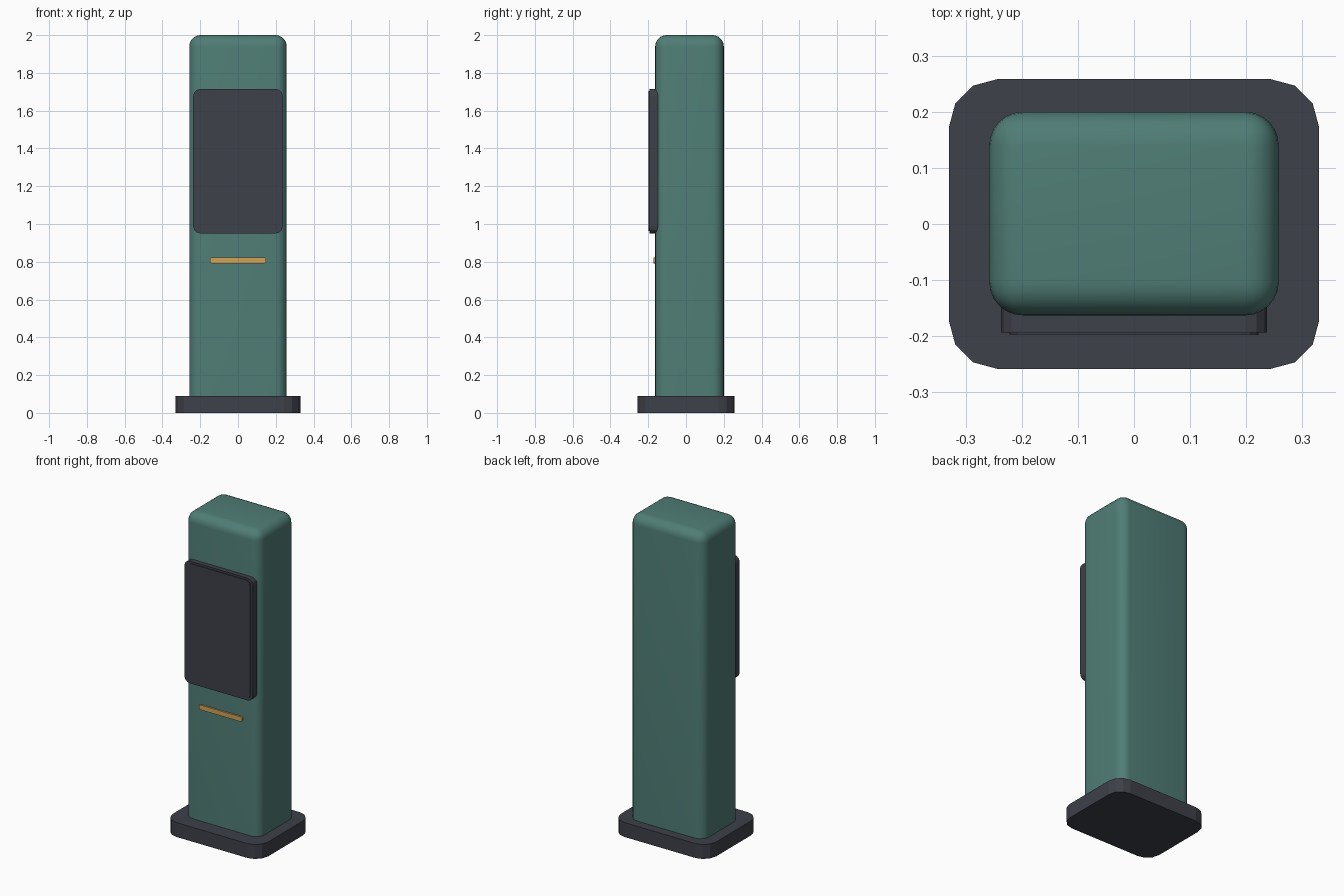
import bpy, bmesh, math
from mathutils import Vector

cube = bpy.data.objects.get("Cube")
if cube:
    bpy.data.objects.remove(cube, do_unlink=True)


def material(name, rgb):
    m = bpy.data.materials.new(name)
    m.use_nodes = True
    m.diffuse_color = (*rgb, 1)
    m.node_tree.nodes["Principled BSDF"].inputs["Base Color"].default_value = (*rgb, 1)
    return m


teal = material("teal paint", (0.08, 0.205, 0.18))
charcoal = material("charcoal", (0.048, 0.052, 0.066))
amber = material("amber light", (0.64, 0.37, 0.095))


def rounded_box(name, low, high, mat, radius, segments, rounded, smooth=False):
    """Box between two corners; edges passing the rounded(direction, middle) test are bevelled."""
    low, high = Vector(low), Vector(high)
    bm = bmesh.new()
    bmesh.ops.create_cube(bm, size=1)
    for v in bm.verts:
        v.co = Vector([c * s for c, s in zip(v.co, high - low)]) + (low + high) / 2
    edges = []
    for e in bm.edges:
        a, b = (v.co for v in e.verts)
        if rounded((b - a).normalized(), (a + b) / 2):
            edges.append(e)
    bmesh.ops.bevel(bm, geom=edges, offset=radius, segments=segments,
                    profile=0.5, affect='EDGES', clamp_overlap=True)
    bmesh.ops.recalc_face_normals(bm, faces=bm.faces)
    mesh = bpy.data.meshes.new(name)
    bm.to_mesh(mesh)
    bm.free()
    mesh.materials.append(mat)
    obj = bpy.data.objects.new(name, mesh)
    bpy.context.collection.objects.link(obj)
    if smooth:
        bpy.ops.object.select_all(action='DESELECT')
        obj.select_set(True)
        bpy.context.view_layer.objects.active = obj
        bpy.ops.object.shade_smooth_by_angle(angle=math.radians(35))
    return obj


def upright(d, mid):
    return abs(d.z) > 0.9


def front_to_back(d, mid):
    return abs(d.y) > 0.9


# Foot plate with faceted corners
rounded_box("base_plate", (-0.33, -0.258, 0), (0.33, 0.258, 0.09),
            charcoal, 0.086, 3, upright)

# Column, rounded everywhere except where it meets the base
rounded_box("column", (-0.258, -0.163, 0.08), (0.258, 0.2, 2),
            teal, 0.06, 6, lambda d, mid: mid.z > 0.5, smooth=True)

# Display housing and the thin glass on its front
rounded_box("display_housing", (-0.237, -0.193, 0.95), (0.237, -0.13, 1.715),
            charcoal, 0.038, 3, front_to_back)
rounded_box("display_glass", (-0.222, -0.198, 0.962), (0.222, -0.19, 1.703),
            charcoal, 0.03, 3, front_to_back)

# Light strip below the display
rounded_box("light_strip", (-0.148, -0.173, 0.792), (0.148, -0.155, 0.822),
            amber, 0.008, 2, front_to_back)
